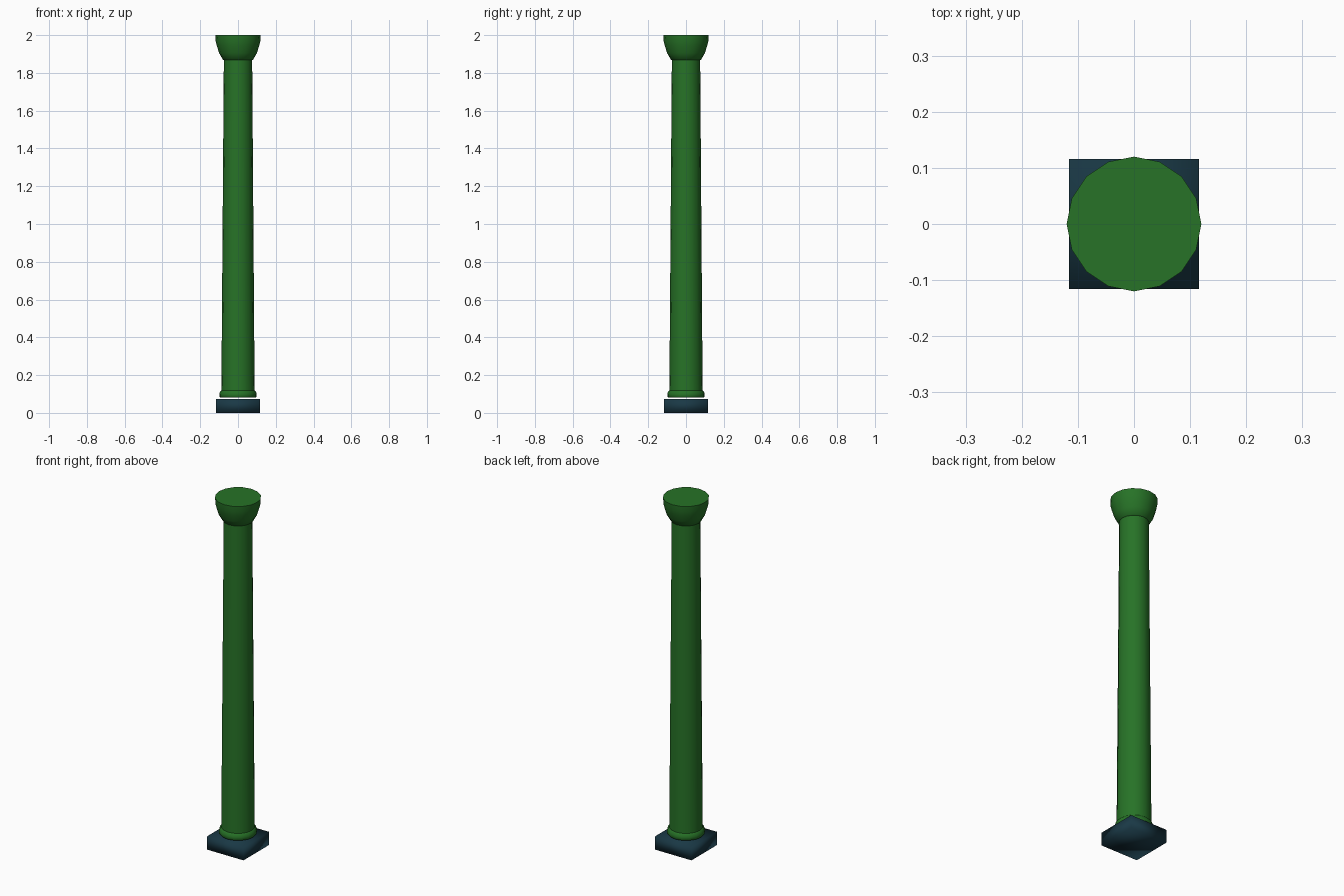
import bpy, bmesh, math

if "Cube" in bpy.data.objects:
    bpy.data.objects.remove(bpy.data.objects["Cube"])

SIDES = 16

def material(name, color):
    m = bpy.data.materials.new(name)
    m.diffuse_color = color
    m.use_nodes = True
    m.node_tree.nodes["Principled BSDF"].inputs["Base Color"].default_value = m.diffuse_color
    return m

def finish(name, bm, mat, angle):
    bmesh.ops.recalc_face_normals(bm, faces=bm.faces)
    me = bpy.data.meshes.new(name)
    bm.to_mesh(me)
    bm.free()
    me.materials.append(mat)
    ob = bpy.data.objects.new(name, me)
    bpy.context.collection.objects.link(ob)
    bpy.ops.object.select_all(action='DESELECT')
    ob.select_set(True)
    bpy.context.view_layer.objects.active = ob
    bpy.ops.object.shade_smooth_by_angle(angle=math.radians(angle))
    return ob

def lathe(name, profile, mat):
    """Revolve (radius, z) points around z and cap both ends."""
    bm = bmesh.new()
    rings = [[bm.verts.new((r * math.cos(2 * math.pi * i / SIDES),
                            r * math.sin(2 * math.pi * i / SIDES), z))
              for i in range(SIDES)] for r, z in profile]
    for a, b in zip(rings, rings[1:]):
        for i in range(SIDES):
            j = (i + 1) % SIDES
            bm.faces.new((a[i], a[j], b[j], b[i]))
    bm.faces.new(rings[0][::-1])
    bm.faces.new(rings[-1])
    return finish(name, bm, mat, 40)

green = material("green", (0.02, 0.17, 0.02, 1))
dark = material("dark_teal", (0.01, 0.04, 0.06, 1))

# Square plinth, smooth shaded all over
bm = bmesh.new()
bmesh.ops.create_cube(bm, size=1)
for v in bm.verts:
    v.co = (v.co.x * 0.232, v.co.y * 0.232, (v.co.z + 0.5) * 0.074)
finish("plinth", bm, dark, 180)

# Column: rounded foot ring, tapering shaft, flared capital
lathe("column", [
    (0.094, 0.081), (0.099, 0.088), (0.099, 0.100), (0.094, 0.114), (0.088, 0.119),
    (0.075, 1.868),
    (0.080, 1.870), (0.100, 1.905), (0.112, 1.944), (0.118, 1.968), (0.120, 2.0),
], green)
